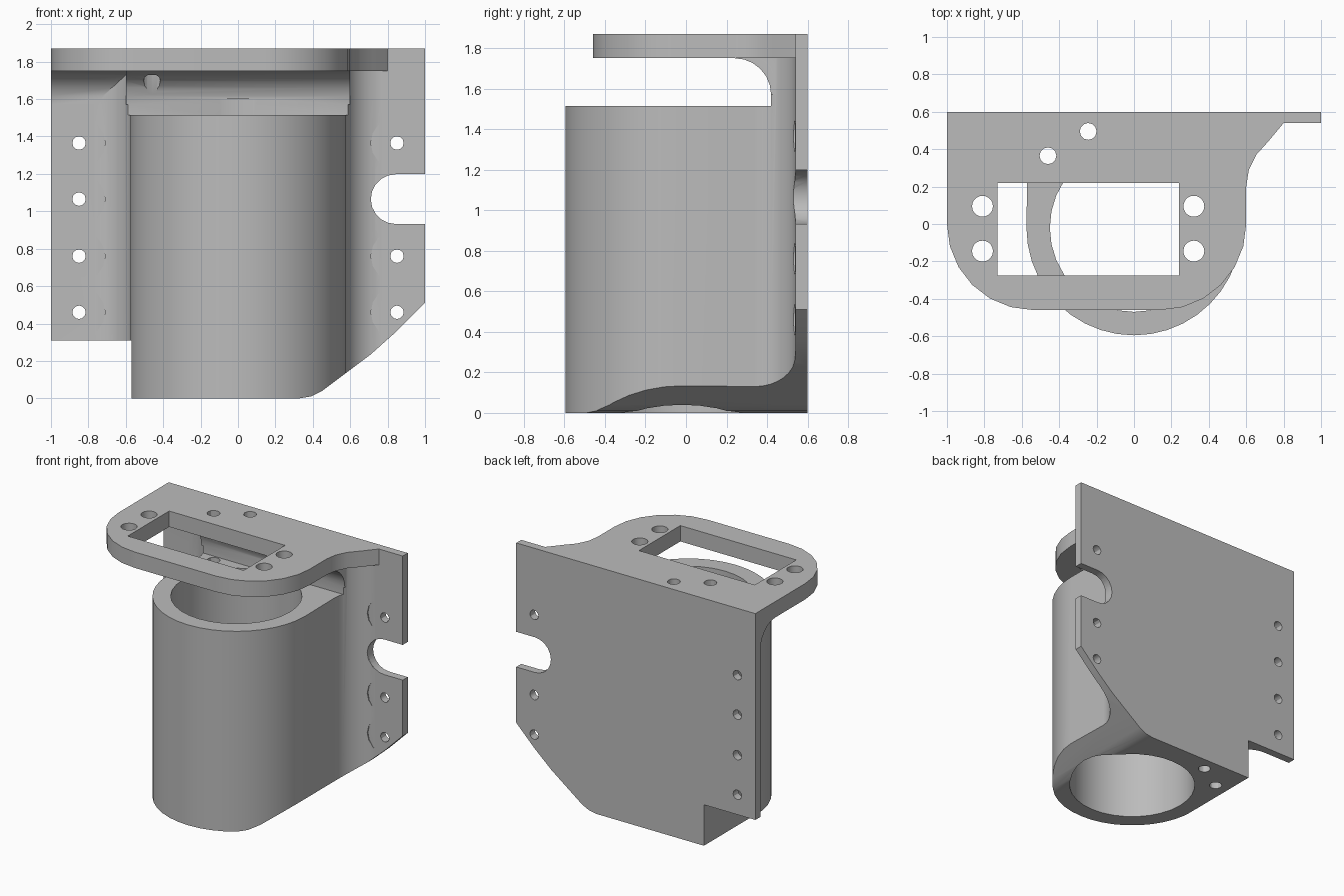
import bpy, bmesh, math
from mathutils import Vector

cube = bpy.data.objects.get("Cube")
if cube:
    bpy.data.objects.remove(cube, do_unlink=True)

grey = bpy.data.materials.new("plain grey")
grey.use_nodes = True
grey.diffuse_color = (0.5, 0.5, 0.5, 1)
grey.node_tree.nodes["Principled BSDF"].inputs["Base Color"].default_value = (0.5, 0.5, 0.5, 1)


def arc(cx, cy, r, start, end, steps):
    """Points on an arc, angles in degrees."""
    angles = [math.radians(start + (end - start) * i / steps) for i in range(steps + 1)]
    return [(cx + r * math.cos(a), cy + r * math.sin(a)) for a in angles]


def prism(name, outline, axis, low, high):
    """Extrude a 2D outline along one axis; the other two axes keep x, y, z order."""
    def place(p, d):
        c = list(p)
        c.insert("xyz".index(axis), d)
        return c
    bm = bmesh.new()
    face = bm.faces.new([bm.verts.new(place(p, low)) for p in outline])
    ext = bmesh.ops.extrude_face_region(bm, geom=[face])
    move = Vector(place((0, 0), high - low))
    bmesh.ops.translate(bm, vec=move, verts=[v for v in ext["geom"] if isinstance(v, bmesh.types.BMVert)])
    bmesh.ops.recalc_face_normals(bm, faces=bm.faces)
    mesh = bpy.data.meshes.new(name)
    bm.to_mesh(mesh)
    bm.free()
    mesh.materials.append(grey)
    obj = bpy.data.objects.new(name, mesh)
    bpy.context.collection.objects.link(obj)
    return obj


def rod(name, a, b, r, axis, low, high, steps=20):
    return prism(name, arc(a, b, r, 0, 360, steps)[:-1], axis, low, high)


def rect(a0, a1, b0, b1):
    return [(a0, b0), (a1, b0), (a1, b1), (a0, b1)]


def combine(target, tool, operation="DIFFERENCE"):
    mod = target.modifiers.new("combine", "BOOLEAN")
    mod.operation, mod.solver, mod.object = operation, "EXACT", tool
    bpy.context.view_layer.objects.active = target
    bpy.ops.object.modifier_apply(modifier=mod.name)
    bpy.data.objects.remove(tool, do_unlink=True)


# Tube housing blended into the back plate, as one plan outline
plan = [(-1, 0.6), (-1, 0.54)]
plan += arc(-0.77, 0.34, 0.2, 90, 0, 8)
plan += arc(0, -0.02, 0.575, 180, 360, 20)
plan += arc(0.77, 0.34, 0.2, 180, 90, 8)
plan += [(1, 0.54), (1, 0.6)]
bracket = prism("mounting_bracket", plan, "z", 0, 1.75)

# Open gap above the tube, lower left step, sloped lower right corner
combine(bracket, prism("gap", rect(-2, 2, -2, 0.42), "z", 1.515, 2))
combine(bracket, prism("step", rect(-2, -0.57, -1, 0.31), "y", -1, 1))
slope = [(0.33, 0), (0.39, 0.01), (0.45, 0.04), (0.57, 0.13), (0.71, 0.235),
         (0.85, 0.36), (1, 0.51), (1.2, 0.71), (1.2, -0.2), (0.33, -0.2)]
combine(bracket, prism("slope", slope, "y", -1, 1))

# Top plate with rounded front and flared right side
top = [(-1, 0.6)] + arc(-0.54, 0, 0.46, 180, 270, 6)
top += arc(0.14, 0, 0.46, 270, 360, 6)
top += arc(1, 0.2, 0.4, 180, 90, 6)[:-1]
top = [(x, min(y, 0.54)) if y < 0.6 else (x, y) for x, y in top]
top += [(1, 0.54), (1, 0.6)]
# the flare is slightly flatter than a circle
top = [(x, 0.2 + (y - 0.2) * 0.85) if x > 0.6 and 0.2 < y < 0.54 else (x, y) for x, y in top]
combine(bracket, prism("top_plate", top, "z", 1.75, 1.87), "UNION")

# Concave fillets under the top plate
for x0, x1, wall in ((-1, -0.58, 0.54), (-0.6, 0.6, 0.42)):
    profile = arc(wall - 0.18, 1.57, 0.18, 0, 90, 6)
    profile += [(wall - 0.18, 1.8), (wall + 0.03, 1.8), (wall + 0.03, 1.57)]
    combine(bracket, prism("fillet", profile, "x", x0, x1), "UNION")

# Main bore, window and vertical holes
combine(bracket, rod("bore", 0, -0.02, 0.45, "z", -0.1, 1.6, 32))
combine(bracket, prism("window", rect(-0.73, 0.24, -0.275, 0.22), "z", 1.7, 2))
for x in (-0.81, 0.32):
    for y in (0.095, -0.145):
        combine(bracket, rod("plate_hole", x, y, 0.056, "z", 1.7, 2))
for x, y in ((-0.46, 0.365), (-0.245, 0.495)):
    combine(bracket, rod("pin_hole", x, y, 0.045, "z", -0.1, 2, 12))

# Flange screw holes with spot faces, and the slot on the model's left edge
for side in (-1, 1):
    for z in (0.46, 0.76, 1.065, 1.365):
        combine(bracket, rod("spot_face", side * 0.85, z, 0.14, "y", 0.3, 0.539, 16))
        if side < 0 or z != 1.065:
            combine(bracket, rod("screw_hole", side * 0.85, z, 0.036, "y", 0.3, 0.8, 12))
slot = arc(0.843, 1.065, 0.133, 90, 270, 10) + [(1.2, 0.932), (1.2, 1.198)]
combine(bracket, prism("slot", slot, "y", 0.3, 0.8))

# Smooth curved faces, keep edges sharp
bpy.ops.object.select_all(action="DESELECT")
bracket.select_set(True)
bpy.context.view_layer.objects.active = bracket
bpy.ops.object.shade_smooth_by_angle(angle=math.radians(30))
weighted = bracket.modifiers.new("weighted normals", "WEIGHTED_NORMAL")
weighted.keep_sharp = True
